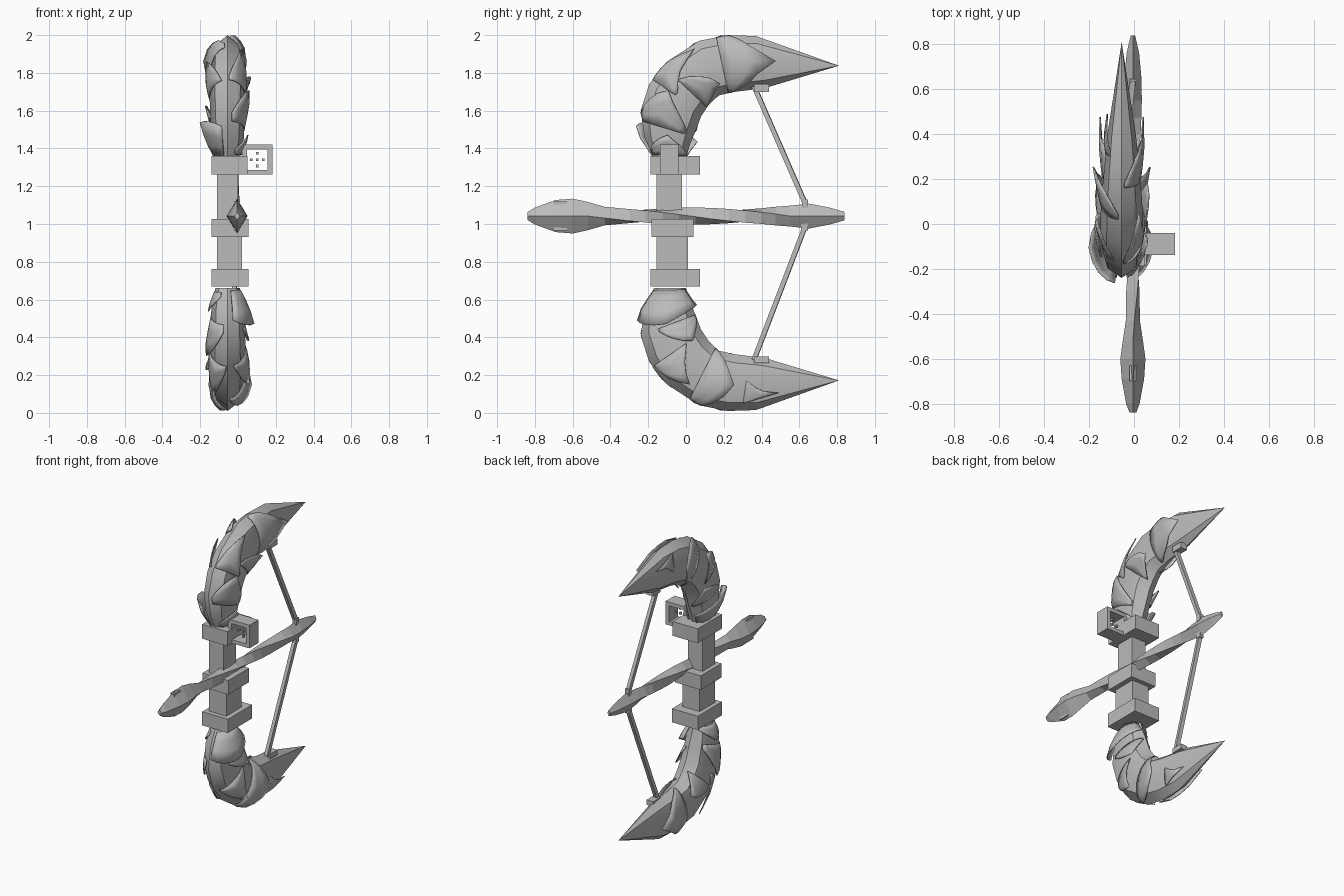
import bpy, bmesh, math
from mathutils import Vector, Matrix

default_cube = bpy.data.objects.get("Cube")
if default_cube:
    bpy.data.objects.remove(default_cube, do_unlink=True)

grey = bpy.data.materials.new("stone grey")
grey.use_nodes = True
grey.diffuse_color = (0.5, 0.5, 0.5, 1)
grey.node_tree.nodes["Principled BSDF"].inputs["Base Color"].default_value = (0.5, 0.5, 0.5, 1)

BOW_X = -0.055
# Half turn about the bow's depth axis carries the upper limb onto the lower limb
pivot = Vector((BOW_X, 0, 1.005))
HALF_TURN = Matrix.Translation(pivot) @ Matrix.Rotation(math.pi, 4, 'Y') @ Matrix.Translation(-pivot)


def finish(name, bm, smooth=None):
    bmesh.ops.recalc_face_normals(bm, faces=bm.faces)
    mesh = bpy.data.meshes.new(name)
    bm.to_mesh(mesh)
    bm.free()
    mesh.materials.append(grey)
    obj = bpy.data.objects.new(name, mesh)
    bpy.context.collection.objects.link(obj)
    if smooth:
        bpy.ops.object.select_all(action='DESELECT')
        obj.select_set(True)
        bpy.context.view_layer.objects.active = obj
        bpy.ops.object.shade_smooth_by_angle(angle=math.radians(smooth))
    return obj


def box(name, x, y, z):
    """Box from (low, high) ranges on each axis."""
    bm = bmesh.new()
    bmesh.ops.create_cube(bm, size=1)
    for v in bm.verts:
        v.co = [lo + (hi - lo) * (c + 0.5) for (lo, hi), c in zip((x, y, z), v.co)]
    return finish(name, bm)


def rod(name, start, end, thickness):
    start, end = Vector(start), Vector(end)
    bm = bmesh.new()
    bmesh.ops.create_cube(bm, size=1)
    axis = end - start
    turn = axis.to_track_quat('Z', 'Y').to_matrix().to_4x4()
    size = Matrix.Diagonal((thickness, thickness, axis.length, 1))
    bm.transform(Matrix.Translation((start + end) / 2) @ turn @ size)
    return finish(name, bm)


def loft(bm, rings, closed=True):
    rows = [[bm.verts.new(p) for p in ring] for ring in rings]
    n = len(rows[0])
    for a, b in zip(rows, rows[1:]):
        for i in range(n if closed else n - 1):
            j = (i + 1) % n
            bm.faces.new((a[i], a[j], b[j], b[i]))
    if closed:
        bm.faces.new(rows[0])
        bm.faces.new(rows[-1])
    bmesh.ops.remove_doubles(bm, verts=bm.verts, dist=0.0005)


# Limb sections: outer ridge y, z; inner edge y, z; half width
SECTIONS = [
    (-.17, 1.35, 0, 1.35, .065), (-.22, 1.46, .02, 1.42, .085), (-.24, 1.6, .05, 1.49, .09),
    (-.195, 1.74, .08, 1.57, .095), (-.10, 1.86, .12, 1.63, .095), (.07, 1.97, .17, 1.68, .09),
    (.22, 2.0, .26, 1.70, .078), (.37, 1.995, .42, 1.72, .064), (.81, 1.838, .81, 1.838, 0)]


def limb_point(t, angle, lift=0.0):
    """Point on the limb: t runs along it, angle runs from the outer ridge round the +x side."""
    i = min(int(t), len(SECTIONS) - 2)
    oy, oz, iy, iz, w = [a + (b - a) * (t - i) for a, b in zip(SECTIONS[i], SECTIONS[i + 1])]
    centre = Vector((BOW_X, (oy + iy) / 2, (oz + iz) / 2))
    depth = Vector((0, (oy - iy) / 2, (oz - iz) / 2))
    a = math.radians(angle)
    p = centre + depth * math.cos(a) + Vector((w * math.sin(a), 0, 0))
    return p + (p - centre).normalized() * lift


# Plates flaring off the limb: start, end, first angle, last angle, lift, pointedness
PLATES = {
    "base_collar": (0.1, 1.9, -15, -160, .05, .3),
    "left_crescent": (5.6, 7.2, 10, 165, .045, .9),
    "right_crescent": (4.7, 6.1, -10, -165, .05, .9),
    "left_shard": (3.8, 5.3, 70, 160, .04, 1),
    "right_shard": (3.2, 4.5, -20, -110, .035, 1),
    "left_scale": (1.6, 3.2, 15, 130, .025, .8),
    "right_scale": (2.0, 3.3, -70, -165, .03, .9),
    "left_upper_scale": (3.2, 4.8, 5, 85, .025, .9),
    "left_base_scale": (0.2, 1.3, 30, 150, .015, .8),
    "right_horn_thorn": (6.5, 7.25, -45, -95, .025, 1),
}


def plate(name, t0, t1, a0, a1, lift, point, turn):
    bm = bmesh.new()
    rows = []
    for r in range(4):
        v = r / 3
        row = []
        for k in range(9):
            u = k / 8
            reach = 1 - point * abs(2 * u - 1)
            row.append(turn @ limb_point(t0 + (t1 - t0) * v * reach, a0 + (a1 - a0) * u,
                                         0.003 + lift * v * reach))
        rows.append(row)
    loft(bm, rows, closed=False)
    obj = finish(name, bm, 30)
    solid = obj.modifiers.new("thickness", 'SOLIDIFY')
    solid.thickness = 0.006


# Curved horn limbs with their plates
for label, turn in (("upper", Matrix.Identity(4)), ("lower", HALF_TURN)):
    bm = bmesh.new()
    loft(bm, [[turn @ limb_point(t, a) for a in range(0, 360, 45)] for t in range(len(SECTIONS))])
    finish(label + "_limb", bm, 32)
    for name, spec in PLATES.items():
        plate(label + "_" + name, *spec, turn)

# Handle and its three bands
box("upper_grip", (-.11, 0), (-.155, -.02), (1.0, 1.3))
box("lower_grip", (-.11, .02), (-.155, .01), (.7, 1.0))
box("upper_band", (-.14, .05), (-.187, .073), (1.262, 1.36))
box("middle_band", (-.14, .055), (-.183, .04), (.93, 1.026))
box("lower_band", (-.14, .055), (-.187, .073), (.67, .763))

# Sight: square frame, open front to back, with aiming pins
SY = (-.137, -.04)
box("sight_left_wall", (.155, .182), SY, (1.262, 1.42))
box("sight_right_wall", (.02, .048), SY, (1.262, 1.42))
box("sight_top", (.048, .155), SY, (1.395, 1.42))
box("sight_bottom", (.048, .155), SY, (1.262, 1.286))
for n, (dx, dz) in enumerate(((0, 0), (1, 0), (-1, 0), (0, 1), (0, -1))):
    x, z = .102 + dx * .032, 1.341 + dz * .034
    box(f"sight_pin_{n}", (x - .007, x + .007), (-.095, -.08), (z - .007, z + .007))

# Bowstring and its fittings
rod("upper_string", (-.035, .36, 1.73), (-.005, .635, 1.1), .025)
rod("lower_string", (-.035, .36, .28), (-.005, .63, .985), .025)
box("upper_string_clasp", (-.02, .01), (.615, .645), (1.085, 1.13))
box("lower_string_clasp", (-.02, .01), (.61, .645), (.965, 1.01))
box("upper_string_mount", (-.06, -.01), (.36, .44), (1.7, 1.74))
box("lower_string_mount", (-.06, -.01), (.36, .44), (.265, .298))

# Twisted four-sided arrow: y, half height, half width
PROFILE = [(-.84, .02, .015), (-.8, .045, .03), (-.69, .085, .05), (-.6, .092, .056),
           (-.52, .075, .045), (-.43, .05, .032), (-.3, .045, .036), (.4, .046, .038),
           (.55, .055, .04), (.65, .066, .038), (.76, .045, .028), (.84, .022, .01)]
rings = []
for (y0, h0, w0), (y1, h1, w1) in zip(PROFILE, PROFILE[1:]):
    steps = max(1, round((y1 - y0) / .09))
    for s in range(steps + (y1 == PROFILE[-1][0])):
        f = s / steps
        y, h, w = y0 + (y1 - y0) * f, h0 + (h1 - h0) * f, w0 + (w1 - w0) * f
        twist = math.pi * min(1, max(0, (y + .5) / 1.05))
        rings.append([(-.005 + w * math.sin(twist + q * math.pi / 2), y,
                       1.042 + h * math.cos(twist + q * math.pi / 2)) for q in range(4)])
bm = bmesh.new()
loft(bm, rings)
finish("arrow", bm)
box("arrowhead_rib", (-.02, .01), (-.7, -.63), (.965, 1.12))
